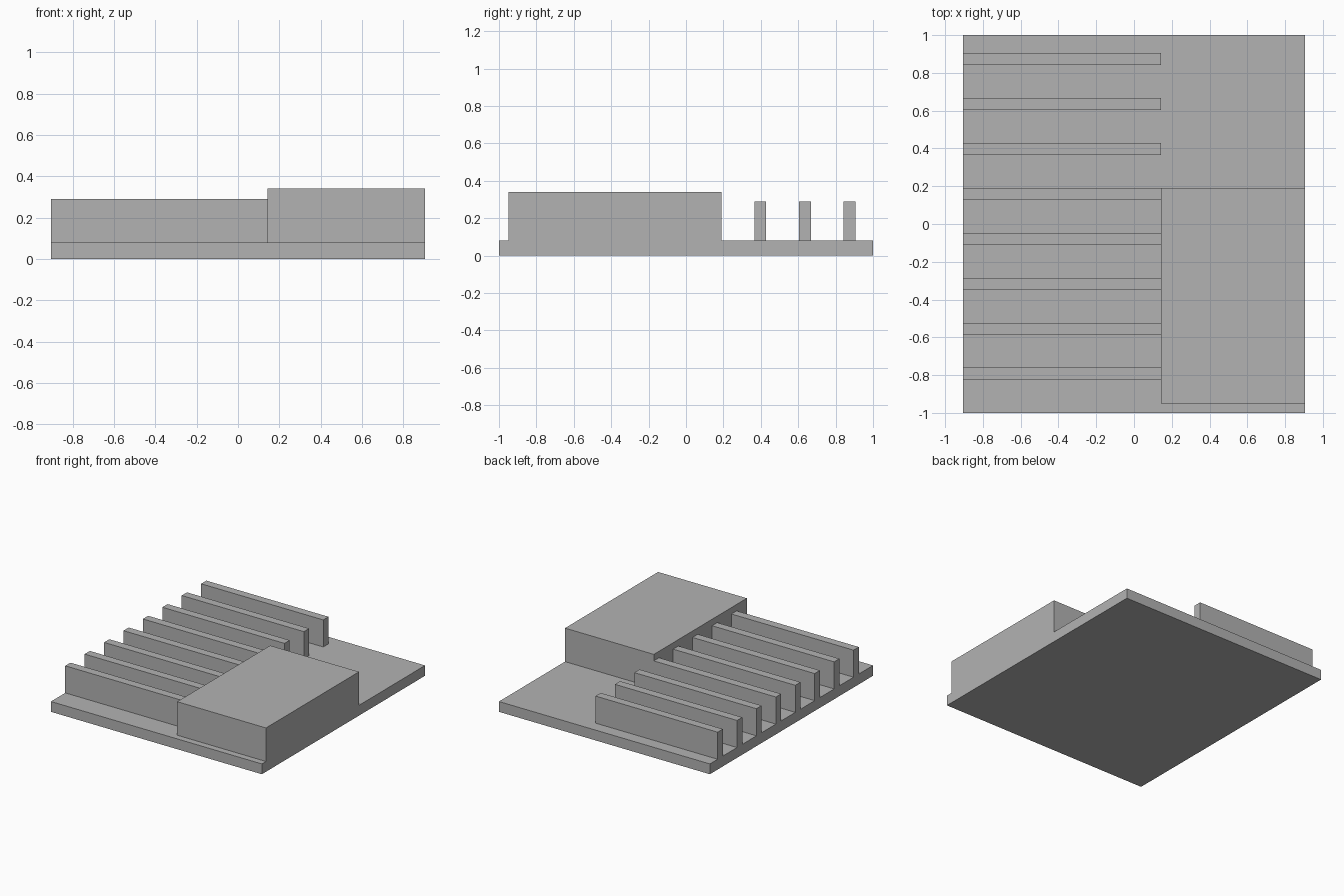
import bpy

cube = bpy.data.objects.get("Cube")
if cube:
    bpy.data.objects.remove(cube, do_unlink=True)

# Single plain grey material
GREY = (0.45, 0.45, 0.45, 1)
grey = bpy.data.materials.new("plain grey")
grey.use_nodes = True
grey.diffuse_color = GREY
grey.node_tree.nodes["Principled BSDF"].inputs["Base Color"].default_value = GREY


def box(name, x, y, z):
    """Add a box spanning the given (low, high) ranges."""
    spans = (x, y, z)
    bpy.ops.mesh.primitive_cube_add(size=1, location=[(a + b) / 2 for a, b in spans])
    obj = bpy.context.object
    obj.name = name
    obj.scale = [b - a for a, b in spans]
    bpy.ops.object.transform_apply(location=False, rotation=False, scale=True)
    obj.data.materials.append(grey)
    return obj


HALF_WIDTH = 0.905
BASE_TOP = 0.08
SPLIT_X = 0.143      # fins end where the block begins

# Base plate
box("base_plate", (-HALF_WIDTH, HALF_WIDTH), (-1, 1), (0, BASE_TOP))

# Raised block on the front left corner
box("raised_block", (SPLIT_X, HALF_WIDTH), (-0.95, 0.19), (BASE_TOP, 0.34))

# Row of evenly spaced upright fins
FIN_COUNT, FIN_START, FIN_PITCH, FIN_THICK = 8, -0.825, 0.238, 0.064
for i in range(FIN_COUNT):
    y = FIN_START + i * FIN_PITCH
    box(f"fin_{i + 1}", (-HALF_WIDTH, SPLIT_X), (y, y + FIN_THICK), (BASE_TOP, 0.29))
